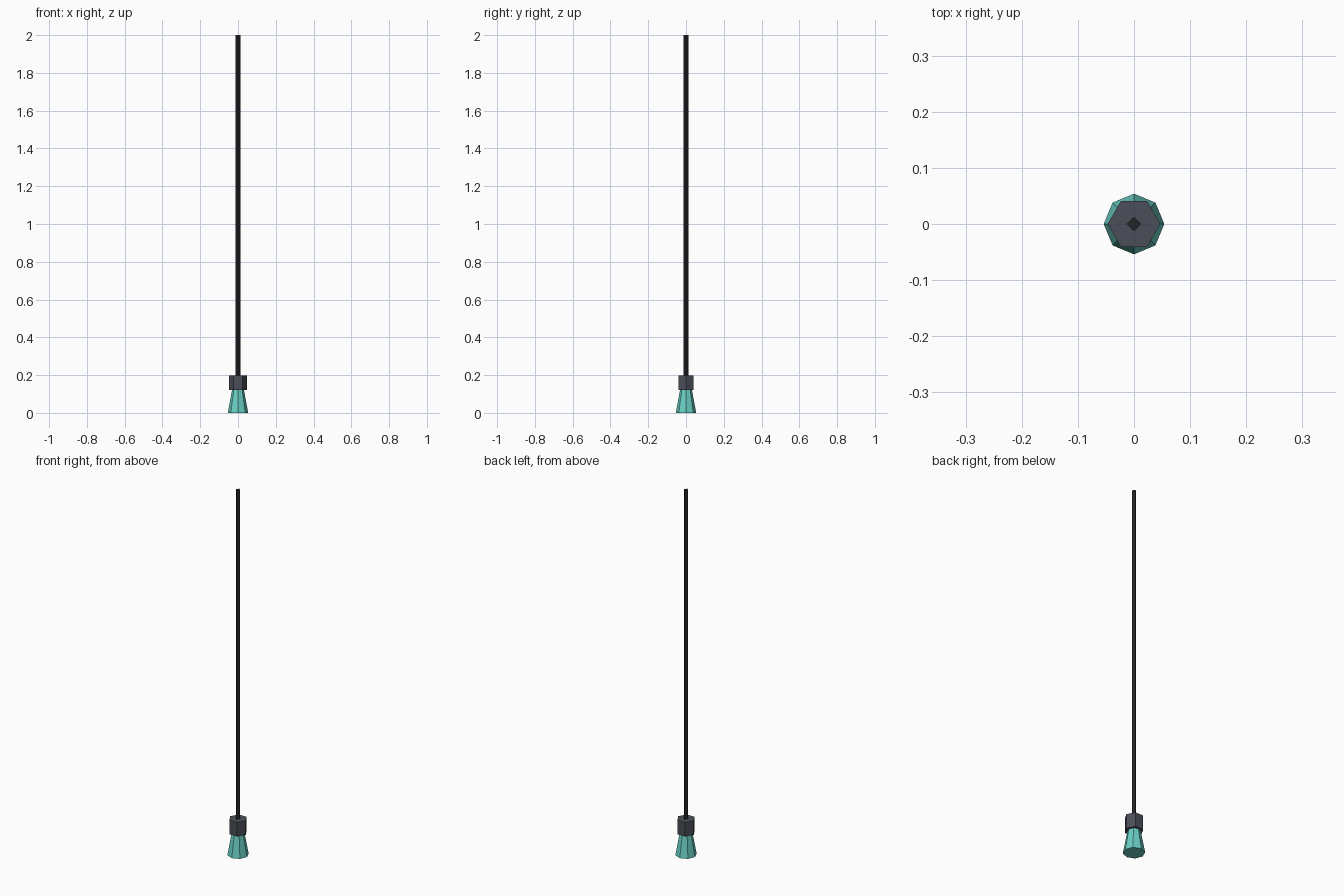
import bpy, math

if "Cube" in bpy.data.objects:
    bpy.data.objects.remove(bpy.data.objects["Cube"])


def material(name, rgb):
    m = bpy.data.materials.new(name)
    m.diffuse_color = (*rgb, 1)
    m.use_nodes = True
    m.node_tree.nodes["Principled BSDF"].inputs["Base Color"].default_value = m.diffuse_color
    return m


def prism(name, sides, r_bottom, r_top, z0, z1, mat):
    """Capped frustum with a corner on +x and flat faces."""
    verts = [(r * math.cos(math.tau * i / sides), r * math.sin(math.tau * i / sides), z)
             for r, z in ((r_bottom, z0), (r_top, z1)) for i in range(sides)]
    faces = [(i, (i + 1) % sides, sides + (i + 1) % sides, sides + i) for i in range(sides)]
    faces += [tuple(reversed(range(sides))), tuple(range(sides, 2 * sides))]
    mesh = bpy.data.meshes.new(name)
    mesh.from_pydata(verts, [], faces)
    mesh.materials.append(mat)
    ob = bpy.data.objects.new(name, mesh)
    bpy.context.collection.objects.link(ob)
    return ob


teal = material("teal glass", (0.14, 0.62, 0.55))
grey = material("slate metal", (0.07, 0.078, 0.098))
black = material("black cord", (0.016, 0.017, 0.019))

# Tapered shade, hexagonal socket and long hanging cord
prism("lamp_shade", 8, 0.054, 0.032, 0.0, 0.12, teal)
prism("lamp_socket", 6, 0.047, 0.047, 0.12, 0.197, grey)
prism("hanging_cord", 4, 0.0125, 0.0125, 0.197, 2.0, black)
